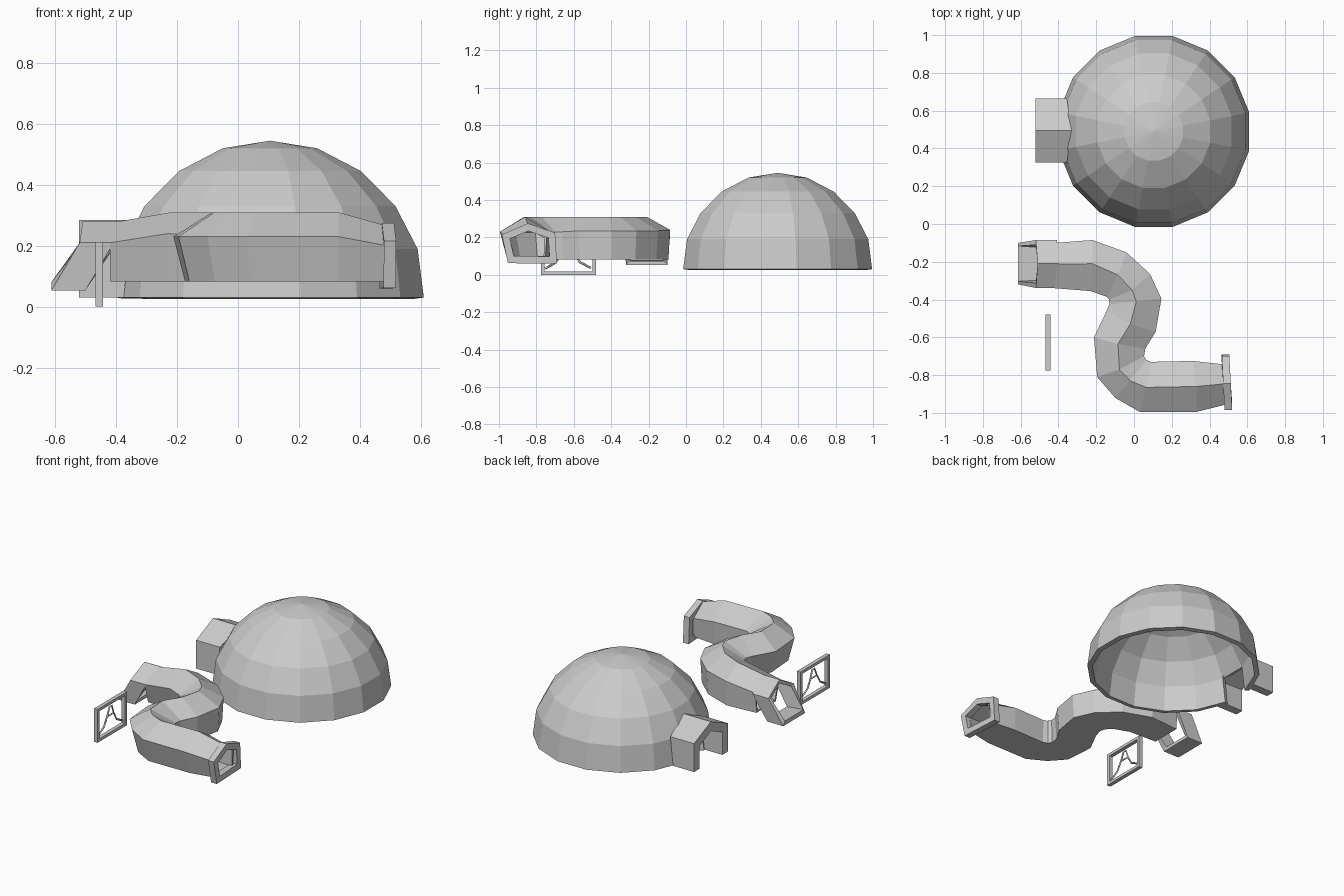
import bpy, bmesh, math
from mathutils import Vector

cube = bpy.data.objects.get("Cube")
if cube:
    bpy.data.objects.remove(cube, do_unlink=True)

grey = bpy.data.materials.new("snow_grey")
grey.use_nodes = True
COLOUR = (0.6, 0.6, 0.6, 1)
grey.diffuse_color = COLOUR
bsdf = grey.node_tree.nodes["Principled BSDF"]
bsdf.inputs["Base Color"].default_value = COLOUR
bsdf.inputs["Roughness"].default_value = 0.8


def finish(name, bm):
    bmesh.ops.recalc_face_normals(bm, faces=bm.faces)
    mesh = bpy.data.meshes.new(name)
    bm.to_mesh(mesh)
    bm.free()
    mesh.materials.append(grey)
    ob = bpy.data.objects.new(name, mesh)
    bpy.context.collection.objects.link(ob)
    return ob


def thicken(ob, amount, even=False):
    mod = ob.modifiers.new("wall", "SOLIDIFY")
    mod.thickness, mod.offset, mod.use_even_offset = amount, -1, even


def loft(name, sections, wall, closed=True, even=True):
    """Skin equal-length point loops into an open-ended hollow passage."""
    bm = bmesh.new()
    rows = [[bm.verts.new(p) for p in s] for s in sections]
    n = len(rows[0])
    for a, b in zip(rows, rows[1:]):
        for i in range(n if closed else n - 1):
            j = (i + 1) % n
            bm.faces.new((a[i], a[j], b[j], b[i]))
    # One consistent outward direction, judged from the first roof panel
    ob = finish(name, bm)
    roof = max(ob.data.polygons, key=lambda p: p.center.z)
    if roof.normal.z < 0:
        ob.data.flip_normals()
    thicken(ob, wall, even)
    return ob


# Dome: sixteen-sided stepped shell, with the doorway panel left out
CX, CY, SIDES = 0.105, 0.49, 16
tiers = [(0.515, 0.03), (0.494, 0.19), (0.42, 0.33), (0.305, 0.445), (0.158, 0.52)]
bm = bmesh.new()
rings = []
for r, z in tiers:
    angles = [(k + 0.5) * math.tau / SIDES for k in range(SIDES)]
    rings.append([bm.verts.new((CX + r * math.cos(a), CY + r * math.sin(a), z)) for a in angles])
apex = bm.verts.new((CX, CY, 0.545))
DOOR = SIDES // 2 - 1
for t, (lo, hi) in enumerate(zip(rings, rings[1:])):
    for k in range(SIDES):
        if t == 0 and k == DOOR:
            continue
        m = (k + 1) % SIDES
        bm.faces.new((lo[k], lo[m], hi[m], hi[k]))
for k in range(SIDES):
    bm.faces.new((rings[-1][k], rings[-1][(k + 1) % SIDES], apex))
thicken(finish("dome", bm), 0.03)

# Gabled entrance porch, open underneath
gable = [(-0.17, 0.03), (-0.17, 0.21), (0, 0.285), (0.17, 0.21), (0.17, 0.03)]
porch_back = [-0.375, -0.355, -0.33, -0.355, -0.375]
loft("entrance_porch", [
    [(-0.522, 0.495 + y, z) for y, z in gable],
    [(x, 0.495 + y, z) for x, (y, z) in zip(porch_back, gable)],
], 0.055, closed=False)

# Winding tunnel: left edge, ridge, right edge, eave height, ridge height
stations = [
    ((-0.42, -0.10), (-0.42, -0.213), (-0.42, -0.34), 0.21, 0.275),
    ((-0.22, -0.085), (-0.22, -0.21), (-0.23, -0.355), 0.24, 0.31),
    ((-0.04, -0.15), (-0.085, -0.27), (-0.145, -0.385), 0.235, 0.31),
    ((0.085, -0.265), (-0.01, -0.35), (-0.132, -0.40), 0.235, 0.31),
    ((0.145, -0.395), (0.012, -0.41), (-0.13, -0.425), 0.235, 0.31),
    ((0.115, -0.57), (-0.02, -0.53), (-0.145, -0.46), 0.235, 0.31),
    ((0.06, -0.66), (-0.085, -0.635), (-0.212, -0.60), 0.23, 0.31),
    ((0.053, -0.70), (-0.077, -0.77), (-0.195, -0.81), 0.23, 0.31),
    ((0.065, -0.72), (-0.02, -0.83), (-0.10, -0.92), 0.23, 0.31),
    ((0.09, -0.73), (0.065, -0.865), (0.03, -0.995), 0.23, 0.31),
    ((0.31, -0.725), (0.33, -0.86), (0.33, -0.995), 0.23, 0.31),
    ((0.49, -0.745), (0.49, -0.845), (0.49, -0.955), 0.20, 0.265),
]


def section(left, mid, right, eave, ridge, floor=0.083):
    l, m, r = Vector(left), Vector(mid), Vector(right)
    foot_l, foot_r = l.lerp(m, 0.07), r.lerp(m, 0.3)
    return [(*foot_l, floor), (*l, eave), (*m, ridge), (*r, eave), (*foot_r, floor)]


loft("tunnel", [section(*s) for s in stations], 0.014, even=False)

# Tunnel mouth with a slanted face, its lower lip reaching outward
mouth = [(-0.10, 0.053), (-0.085, 0.21), (-0.21, 0.28), (-0.338, 0.21), (-0.32, 0.053)]
mouth_x = [-0.613, -0.52, -0.51, -0.52, -0.613]
loft("tunnel_mouth", [[(x + dx, y, z) for x, (y, z) in zip(mouth_x, mouth)]
                      for dx in (0, 0.112)], 0.022)

# Collar around the other tunnel end, slightly turned
collar = [(-0.69, 0.06), (-0.70, 0.225), (-0.845, 0.275), (-0.985, 0.215), (-0.952, 0.062)]
loft("tunnel_collar", [[(x - 0.05 * (y + 0.84), y, z) for y, z in collar]
                       for x in (0.472, 0.512)], 0.038)

# Small standing frame
FX, FY, FZ = -0.455, -0.628, 0.106
bm = bmesh.new()


def bar(y, z, dy, dz):
    vs = bmesh.ops.create_cube(bm, size=1)["verts"]
    for v in vs:
        v.co = (FX + v.co.x * 0.025, FY + y + v.co.y * dy, FZ + z + v.co.z * dz)


for s in (-1, 1):
    bar(s * 0.138, 0, 0.02, 0.212)
    bar(0, s * 0.097, 0.256, 0.018)
finish("frame", bm)

# Thin flared arch inside the frame, with a short tie
curve = bpy.data.curves.new("frame_wire", "CURVE")
curve.dimensions = "3D"
curve.bevel_depth, curve.bevel_resolution = 0.006, 0
paths = [[(-0.125, 0.033), (-0.07, 0.065), (-0.035, 0.12), (-0.012, 0.172),
          (0.012, 0.172), (0.03, 0.12), (0.06, 0.068), (0.12, 0.036)],
         [(-0.035, 0.12), (0.03, 0.12)]]
for path in paths:
    spline = curve.splines.new("POLY")
    spline.points.add(len(path) - 1)
    for p, (y, z) in zip(spline.points, path):
        p.co = (FX, FY + y, z, 1)
curve.materials.append(grey)
wire = bpy.data.objects.new("frame_wire", curve)
bpy.context.collection.objects.link(wire)
